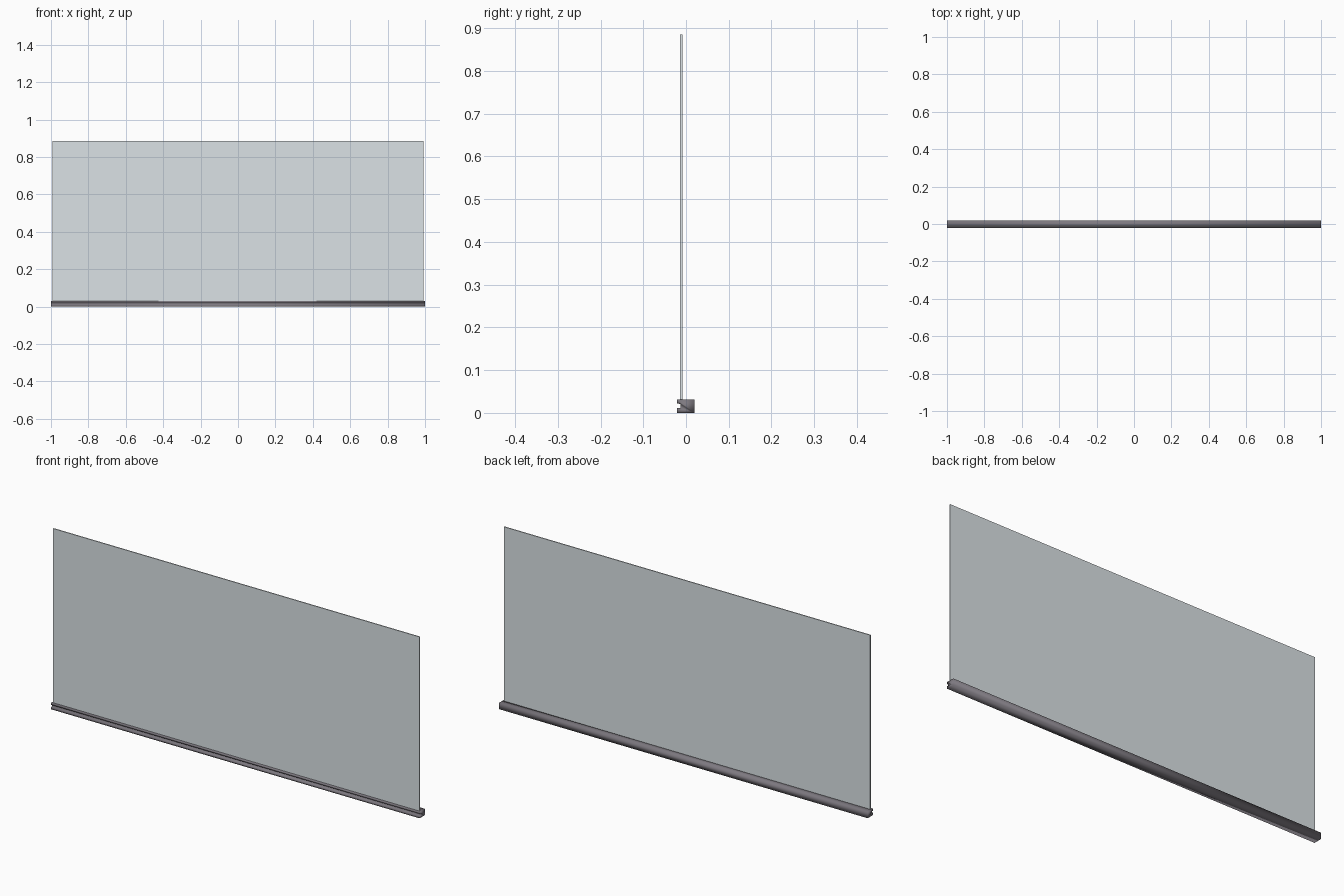
import bpy, bmesh

if "Cube" in bpy.data.objects:
    bpy.data.objects.remove(bpy.data.objects["Cube"])


def material(name, rgba):
    mat = bpy.data.materials.new(name)
    mat.diffuse_color = rgba
    mat.use_nodes = True
    mat.node_tree.nodes["Principled BSDF"].inputs["Base Color"].default_value = mat.diffuse_color
    return mat


def extrude_profile(name, profile, half_length, mat, smooth=False):
    """Extrude a closed (y, z) profile along x, centred on x = 0."""
    bm = bmesh.new()
    face = bm.faces.new([bm.verts.new((-half_length, y, z)) for y, z in profile])
    ext = bmesh.ops.extrude_face_region(bm, geom=[face])
    moved = [v for v in ext["geom"] if isinstance(v, bmesh.types.BMVert)]
    bmesh.ops.translate(bm, verts=moved, vec=(2 * half_length, 0, 0))
    bmesh.ops.recalc_face_normals(bm, faces=bm.faces)
    for f in bm.faces:
        f.smooth = smooth
    mesh = bpy.data.meshes.new(name)
    bm.to_mesh(mesh)
    bm.free()
    mesh.materials.append(mat)
    obj = bpy.data.objects.new(name, mesh)
    bpy.context.collection.objects.link(obj)
    return obj


dark = material("dark_metal", (0.205, 0.19, 0.215, 1))
glass = material("clear_glass", (0.71, 0.765, 0.79, 0.45))

# Base rail: square section with a groove along the front
extrude_profile("base_rail", [
    (-0.021, 0.0), (0.020, 0.0), (0.020, 0.031), (-0.021, 0.031),
    (-0.021, 0.022), (-0.013, 0.021), (-0.013, 0.012), (-0.021, 0.011),
], 1.0, dark, smooth=True)

# Glass panel: thin upright sheet seated in the rail
extrude_profile("glass_panel", [
    (-0.0135, 0.024), (-0.0085, 0.024), (-0.0085, 0.885), (-0.0135, 0.885),
], 0.993, glass)
